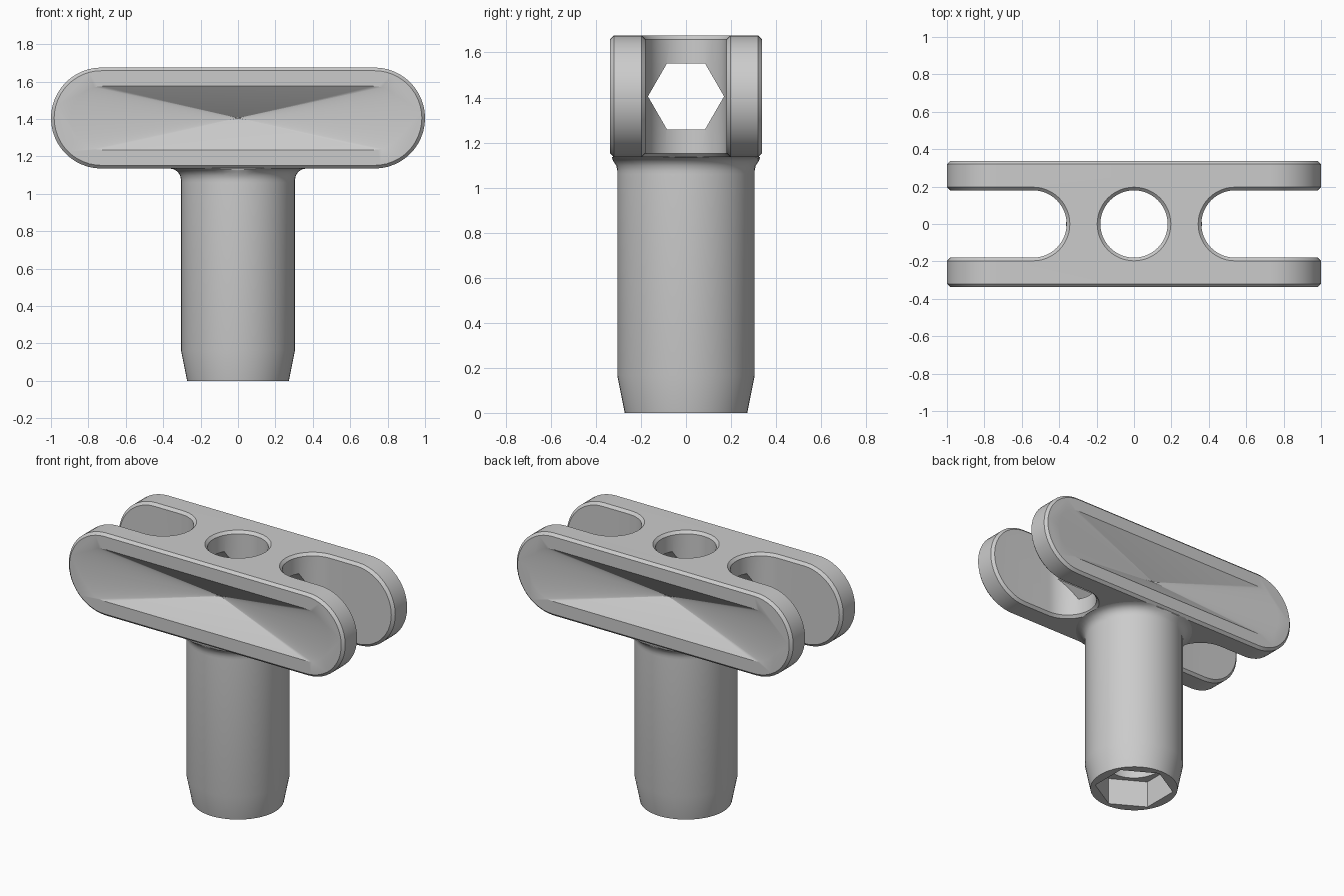
import bpy, bmesh, math

if "Cube" in bpy.data.objects:
    bpy.data.objects.remove(bpy.data.objects["Cube"])

ZC = 1.405  # height of the crossbar centre


def loft(name, rings):
    """Closed solid through a list of equal-sized point rings, capped at both ends."""
    bm = bmesh.new()
    vs = [[bm.verts.new(p) for p in r] for r in rings]
    n = len(vs[0])
    for a, b in zip(vs, vs[1:]):
        for i in range(n):
            bm.faces.new((a[i], a[(i + 1) % n], b[(i + 1) % n], b[i]))
    bm.faces.new(vs[0])
    bm.faces.new(vs[-1])
    bmesh.ops.recalc_face_normals(bm, faces=bm.faces)
    me = bpy.data.meshes.new(name)
    bm.to_mesh(me)
    bm.free()
    ob = bpy.data.objects.new(name, me)
    bpy.context.collection.objects.link(ob)
    return ob


def stadium(half, r, n=24):
    pts = []
    for s, start in ((1, -90), (-1, 90)):
        for i in range(n + 1):
            a = math.radians(start + 180 * i / n)
            pts.append((s * half + r * math.cos(a), r * math.sin(a)))
    return pts


def ring(r, z, n=48, turn=0.0, ymax=9):
    out = []
    for i in range(n):
        a = turn + 2 * math.pi * i / n
        out.append((r * math.cos(a), max(-ymax, min(ymax, r * math.sin(a))), z))
    return out


def apply(ob, mod):
    bpy.context.view_layer.objects.active = ob
    bpy.ops.object.modifier_apply(modifier=mod.name)


def boolean(ob, other, op='DIFFERENCE'):
    m = ob.modifiers.new("bool", 'BOOLEAN')
    m.operation, m.solver, m.object = op, 'EXACT', other
    apply(ob, m)
    bpy.data.objects.remove(other)


# crossbar
outline = stadium(0.73, 0.27)
body = loft("t_handle", [[(x, y, ZC + z) for x, z in outline] for y in (-0.337, 0.337)])

# open slots in both ends
for s in (1, -1):
    boolean(body, loft("slot_cutter", [[(s * 1.04 + x, y, z) for x, y in stadium(0.5, 0.18)]
                                       for z in (1.0, 1.8)]))

# small chamfer around all crossbar edges
bev = body.modifiers.new("chamfer", 'BEVEL')
bev.width, bev.segments = 0.017, 1
bev.limit_method, bev.angle_limit = 'ANGLE', math.radians(50)
apply(body, bev)

# stem with tapered tip and flared neck
profile = [(0.272, 0), (0.305, 0.165), (0.305, 1.06)]
profile += [(0.365 - 0.06 * math.cos(math.radians(t)), 1.075 + 0.06 * math.sin(math.radians(t)))
            for t in (0, 22, 45, 67, 88)]
profile += [(0.3, 1.15), (0.3, 1.2)]
boolean(body, loft("stem", [ring(r, z, ymax=0.328) for r, z in profile]), 'UNION')

# vertical bore with countersunk top
boolean(body, loft("bore_cutter", [ring(0.18, -0.1), ring(0.18, 1.658),
                                   ring(0.2, 1.678), ring(0.2, 1.8)]))

# hexagonal socket in the stem tip
boolean(body, loft("socket_cutter", [ring(0.245, z, 6, math.pi / 6) for z in (-0.1, 0.18)]))

# hexagonal cross passage between the slots
boolean(body, loft("passage_cutter", [[(x, a, ZC + b) for a, b, _ in ring(0.169, 0, 6)]
                                      for x in (-0.6, 0.6)]))

# pointed grip recesses, front and back
rim = stadium(0.725, 0.17)
for s in (1, -1):
    boolean(body, loft("recess_cutter", [[(x * k, s * y, ZC + z * k) for x, z in rim]
                                         for k, y in ((1, 0.4), (1, 0.337), (0.01, 0.184))]))

bpy.ops.object.select_all(action='DESELECT')
body.select_set(True)
bpy.context.view_layer.objects.active = body
bpy.ops.object.shade_smooth_by_angle(angle=math.radians(25))
